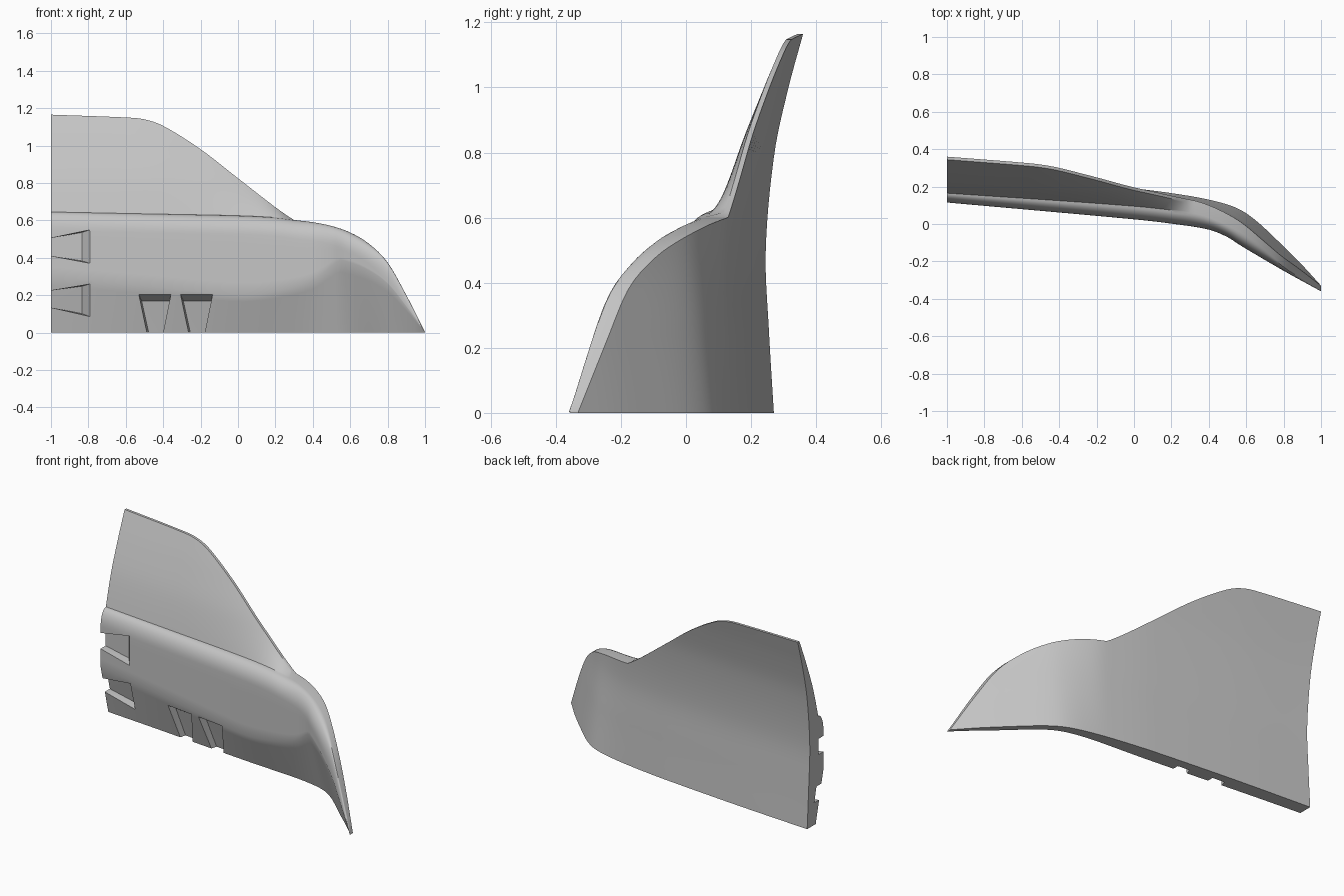
import bpy, bmesh, math

cube = bpy.data.objects.get("Cube")
if cube:
    bpy.data.objects.remove(cube, do_unlink=True)


def curve(*pts):
    """Smooth function through (position, value) points."""
    n = len(pts)
    slopes = []
    for i in range(n):
        a, b = pts[max(i - 1, 0)], pts[min(i + 1, n - 1)]
        slopes.append((b[1] - a[1]) / (b[0] - a[0]))

    def f(x):
        x = min(max(x, pts[0][0]), pts[-1][0])
        i = 0
        while i < n - 2 and x > pts[i + 1][0]:
            i += 1
        (x0, y0), (x1, y1) = pts[i], pts[i + 1]
        h = x1 - x0
        t = (x - x0) / h
        return (y0 * (1 + 2 * t) * (1 - t) ** 2 + slopes[i] * h * t * (1 - t) ** 2
                + y1 * t * t * (3 - 2 * t) + slopes[i + 1] * h * t * t * (t - 1))
    return f


# Outline heights: fin top, ledge, and lower edge of the raised pad
fin_top = curve((-1, 1.165), (-.6, 1.15), (-.5, 1.14), (-.4, 1.105), (-.2, .98),
                (0, .825), (.2, .67), (.3, .6))
ledge_top = curve((-1, .645), (-.5, .635), (0, .625), (.2, .615), (.3, .602), (.4, .59),
                  (.5, .57), (.6, .535), (.7, .475), (.8, .375), (.9, .2), (1, .004))
pad_low = curve((-1, .3), (-.5, .25), (0, .2), (.2, .22), (.4, .28), (.57, .4), (1, .4))
# Plan lines: back foot, pad front, ledge, and thickness at the foot
back_foot = curve((-1, .27), (-.5, .235), (0, .19), (.2, .165), (.4, .13), (.55, .085),
                  (.65, .02), (.8, -.12), (.9, -.22), (1, -.33))
pad_front = curve((-1, .115), (0, .025), (.2, .002), (.4, -.03), (.5, -.07), (.57, -.115),
                  (.8, -.25), (1, -.36))
ledge_line = curve((-1, .165), (0, .095), (.3, .06), (.4, .035), (.57, -.045),
                   (.68, -.12), (.82, -.24), (1, -.35))
foot_thick = curve((-1, .082), (0, .09), (.5, .055), (.8, .05), (1, .025))
lean = curve((0, 0), (.25, -.015), (.5, -.025), (.8, .002), (1, .045), (1.165, .09))


def back(x, z):
    s = min(max((x - .3) / .4, 0), 1)
    return back_foot(x) + lean(z) - .1 * z * s * s * (3 - 2 * s)


def pad_base(x):
    return min(pad_low(x), ledge_top(x) * .7)


def front(x, z):
    foot = back_foot(x) - foot_thick(x)
    t = min(max(z / pad_base(x), 0), 1)
    return foot + (pad_front(x) - foot) * t


def section(x):
    """Closed profile: up the front, over the ledge and fin, down the back."""
    zl, zb = ledge_top(x), pad_base(x)
    zt = max(fin_top(x), zl) if x < .299 else zl
    r = min(.1, (zl - zb) * .9)
    y_pad, y_ledge = pad_front(x), ledge_line(x)
    pts = [(front(x, zb * i / 6), zb * i / 6) for i in range(7)]
    pts += [(y_pad, zb + (zl - r - zb) * i / 5) for i in range(1, 6)]
    for i in range(1, 9):
        a = i / 8 * math.pi / 2
        pts.append((y_pad + (y_ledge - y_pad) * (1 - math.cos(a)), zl - r * (1 - math.sin(a))))
    base = back(x, zl) - y_ledge
    for i in range(1, 13):
        t = i / 12
        z = zl + (zt - zl) * t
        thick = base + (.016 - base) * t if zt > zl else base
        pts.append((back(x, z) - thick, z))
    pts += [(back(x, zt * (1 - i / 24)), zt * (1 - i / 24)) for i in range(25)]
    return pts


def make_object(name, bm):
    bmesh.ops.recalc_face_normals(bm, faces=bm.faces)
    mesh = bpy.data.meshes.new(name)
    bm.to_mesh(mesh)
    bm.free()
    ob = bpy.data.objects.new(name, mesh)
    bpy.context.collection.objects.link(ob)
    return ob


def loft(bm, rings):
    """Skin closed rings and cap both ends."""
    rows = [[bm.verts.new(p) for p in ring] for ring in rings]
    n = len(rows[0])
    for a, b in zip(rows, rows[1:]):
        for i in range(n):
            j = (i + 1) % n
            bm.faces.new((a[i], a[j], b[j], b[i]))
    bm.faces.new(rows[0])
    bm.faces.new(rows[-1])


# Curved panel with its tall fin
bm = bmesh.new()
columns = [-1 + i / 40 for i in range(81)]
loft(bm, [[(x, y, z) for y, z in section(x)] for x in columns])
bmesh.ops.remove_doubles(bm, verts=bm.verts, dist=.00005)
panel = make_object("curved_panel", bm)

# Flared pockets cut into the front
bm = bmesh.new()


def pocket(outer, inner, depth):
    loft(bm, [[(x, -.2, z) for x, z in outer],
              [(x, front(x, z) - .003, z) for x, z in outer],
              [(x, front(x, z) + depth, z) for x, z in inner]])


for low in (.415, .14):
    up = .085 if low > .3 else .08
    tilt_low, tilt_up = (-.045, .05) if low > .3 else (-.055, .04)
    pocket([(-1.03, low), (-.79, low + tilt_low), (-.79, low + up + tilt_up), (-1.03, low + up)],
           [(-1.03, low), (-.835, low + tilt_low * .7),
            (-.835, low + up + tilt_up * .7), (-1.03, low + up)], .05)
for cx in (-.445, -.222):
    pocket([(cx - .038, -.03), (cx + .038, -.03), (cx + .086, .205), (cx - .086, .205)],
           [(cx - .026, -.03), (cx + .038, -.03), (cx + .08, .168), (cx - .07, .168)], .045)
bmesh.ops.triangulate(bm, faces=bm.faces)
cutter = make_object("pocket_cutter", bm)
cutter.hide_render = True

bpy.ops.object.select_all(action='DESELECT')
panel.select_set(True)
bpy.context.view_layer.objects.active = panel
cut = panel.modifiers.new("pockets", 'BOOLEAN')
cut.operation = 'DIFFERENCE'
cut.solver = 'EXACT'
cut.object = cutter
bpy.ops.object.modifier_apply(modifier=cut.name)
bpy.data.objects.remove(cutter, do_unlink=True)

# Plain grey finish
grey = bpy.data.materials.new("plain_grey")
grey.use_nodes = True
colour = (.55, .55, .55, 1)
grey.diffuse_color = colour
grey.node_tree.nodes["Principled BSDF"].inputs["Base Color"].default_value = colour
panel.data.materials.clear()
panel.data.materials.append(grey)
for face in panel.data.polygons:
    face.material_index = 0
bpy.ops.object.shade_smooth_by_angle(angle=math.radians(30))
